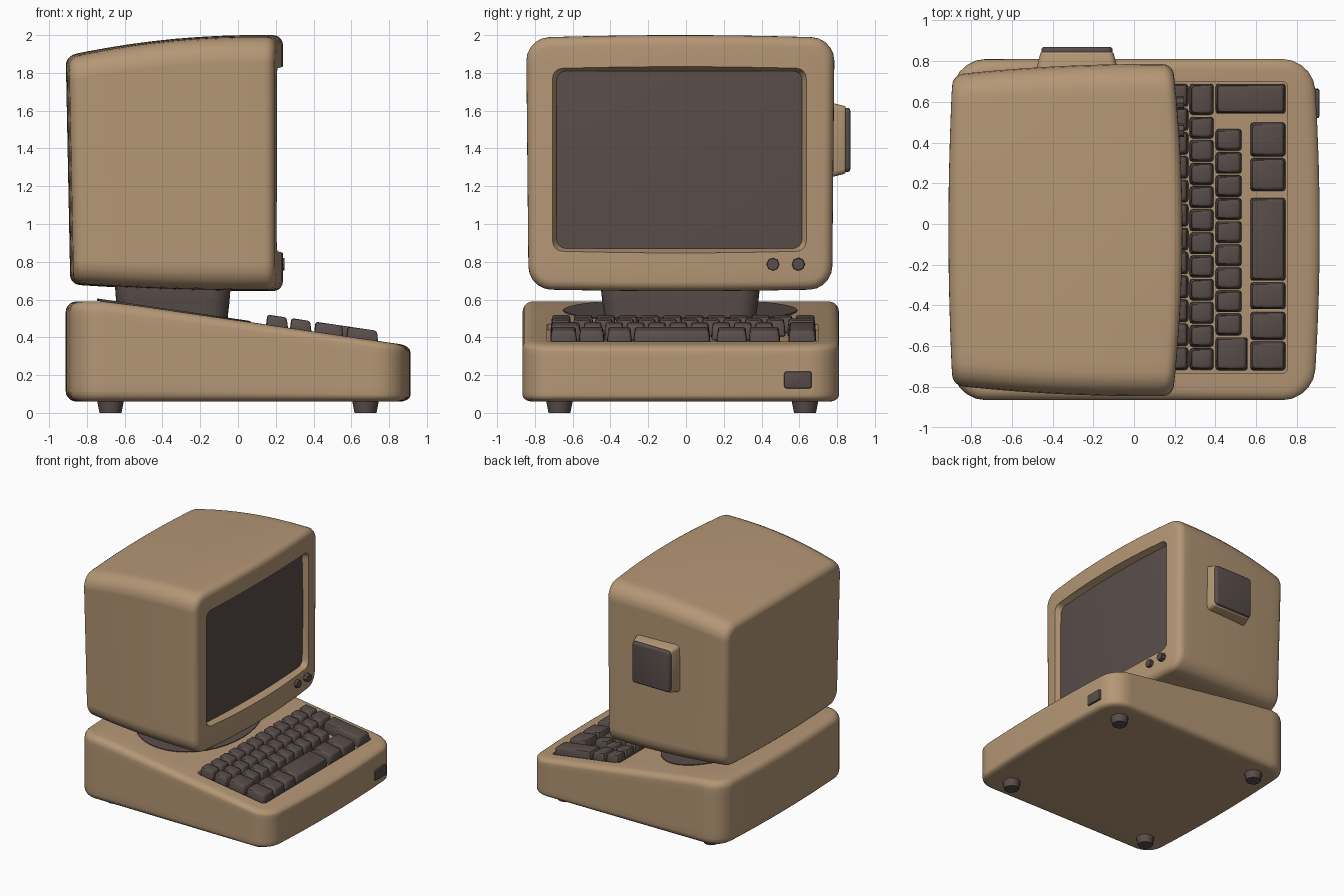
import bpy, bmesh, math
from mathutils import Matrix, Vector

if "Cube" in bpy.data.objects:
    bpy.data.objects.remove(bpy.data.objects["Cube"])

YC = -0.03                      # middle of the machine in y
SLOPE = 0.147                   # fall of the base top towards the keyboard


def material(name, rgb):
    m = bpy.data.materials.new(name)
    m.diffuse_color = (*rgb, 1)
    m.use_nodes = True
    m.node_tree.nodes["Principled BSDF"].inputs["Base Color"].default_value = m.diffuse_color
    return m


TAN = material("tan plastic", (0.46, 0.31, 0.18))
DARK = material("dark brown", (0.10, 0.076, 0.069))


def finish(bm, name, mat):
    bmesh.ops.recalc_face_normals(bm, faces=bm.faces)
    me = bpy.data.meshes.new(name)
    bm.to_mesh(me)
    bm.free()
    me.materials.append(mat)
    ob = bpy.data.objects.new(name, me)
    bpy.context.collection.objects.link(ob)
    return ob


def activate(ob):
    bpy.ops.object.select_all(action='DESELECT')
    ob.select_set(True)
    bpy.context.view_layer.objects.active = ob


def soft_box(name, lo, hi, mat, axis=2, R=0.0, r=0.0, seg=4, cuts=0, warp=None):
    """Box with edges along axis rounded by R and end rims rounded by r, then warped."""
    lo, hi = Vector(lo), Vector(hi)
    bm = bmesh.new()
    bmesh.ops.create_cube(bm, size=1)
    for v in bm.verts:
        v.co = Vector([(lo[i] + hi[i]) / 2 + v.co[i] * (hi[i] - lo[i]) for i in range(3)])
    if R:
        es = [e for e in bm.edges if abs(e.verts[0].co[axis] - e.verts[1].co[axis]) > 1e-4]
        bmesh.ops.bevel(bm, geom=es, offset=R, offset_type='OFFSET', segments=seg,
                        profile=0.5, affect='EDGES')
    if r:
        es = [e for e in bm.edges if abs(e.verts[0].co[axis] - e.verts[1].co[axis]) < 1e-4]
        bmesh.ops.bevel(bm, geom=es, offset=r, offset_type='OFFSET', segments=seg,
                        profile=0.5, affect='EDGES')
    for i in range(3):
        for k in range(1, cuts + 1):
            co, no = Vector(lo), Vector((0, 0, 0))
            co[i] = lo[i] + (hi[i] - lo[i]) * k / (cuts + 1)
            no[i] = 1
            bmesh.ops.bisect_plane(bm, geom=bm.verts[:] + bm.edges[:] + bm.faces[:],
                                   plane_co=co, plane_no=no)
    if warp:
        for v in bm.verts:
            v.co = warp(v.co.copy())
    return finish(bm, name, mat)


def cylinder(name, loc, r1, r2, depth, mat, sides=12, rot=None, scale=(1, 1, 1)):
    bm = bmesh.new()
    m = Matrix.Translation(loc) @ (rot or Matrix()) @ Matrix.Diagonal((*scale, 1))
    bmesh.ops.create_cone(bm, cap_ends=True, segments=sides, radius1=r1, radius2=r2,
                          depth=depth, matrix=m)
    return finish(bm, name, mat)


def cut(ob, cutter):
    mod = ob.modifiers.new("cut", 'BOOLEAN')
    mod.operation, mod.solver, mod.object = 'DIFFERENCE', 'EXACT', cutter
    activate(ob)
    bpy.ops.object.modifier_apply(modifier=mod.name)
    bpy.data.objects.remove(cutter)


def top(x):
    """Height of the base's upper surface."""
    return 0.59 - SLOPE * max(0, x + 0.68)


# Wedge-shaped base
def base_warp(p):
    v = (p.y - YC) / 0.84
    p.x += 0.032 * (1 - v * v) * p.x / 0.88
    p.z = 0.06 + (p.z - 0.06) * (top(p.x) - 0.06) / 0.53
    return p


base = soft_box("base", (-0.88, -0.865, 0.06), (0.88, 0.81, 0.59), TAN, 2, 0.15, 0.055, 5, 9, base_warp)


# Shallow keyboard recess following the slope
def on_slope(p):
    p.z += top(p.x)
    return p


cut(base, soft_box("recess_cutter", (0.13, -0.735, -0.03), (0.755, 0.70, 0.2), TAN, 2, 0.03,
                   warp=on_slope))

# Feet
for i, x in enumerate((-0.675, 0.675)):
    for j, y in enumerate((-0.67, 0.63)):
        cylinder(f"foot_{i}{j}", (x, y, 0.035), 0.058, 0.072, 0.07, DARK, 12)

# Power switch on the keyboard edge
soft_box("switch", (0.84, 0.52, 0.13), (0.91, 0.665, 0.22), DARK, 0, 0.012, 0.008, 2)


# Keys
def key(name, x0, x1, y0, y1):
    cx, cy = (x0 + x1) / 2, (y0 + y1) / 2

    def shape(p):
        t = (p.z + 0.03) / 0.083
        p.x = cx + (p.x - cx) - math.copysign(0.010 * t, p.x - cx)
        p.y = cy + (p.y - cy) - math.copysign(0.010 * t, p.y - cy)
        return on_slope(p)
    soft_box(name, (x0, y0, -0.03), (x1, y1, 0.053), DARK, 2, 0.015, 0.012, 2, 0, shape)


def key_row(name, x0, x1, y0, y1, n):
    step = (y1 - y0) / n
    for i in range(n):
        key(f"{name}_{i}", x0, x1, y0 + i * step + 0.002, y0 + (i + 1) * step - 0.002)


key_row("key_row_back", 0.145, 0.268, -0.72, 0.69, 12)
key_row("key_row_middle", 0.272, 0.392, -0.72, 0.53, 11)
key("key_corner", 0.272, 0.392, 0.535, 0.69)
key("key_wide", 0.40, 0.745, 0.54, 0.69)
key_row("key_row_front", 0.40, 0.53, -0.55, 0.47, 9)
key("key_shift", 0.40, 0.56, -0.72, -0.555)
for n, (y0, y1) in enumerate(((0.33, 0.50), (0.16, 0.325), (-0.28, 0.13),
                              (-0.42, -0.285), (-0.57, -0.43), (-0.72, -0.575))):
    key(f"key_bottom_{n}", 0.57, 0.745, y0, y1)

# Swivel disc and neck
cylinder("swivel_disc", (-0.34, YC, top(-0.34)), 1, 1, 0.012, DARK, 40,
         Matrix.Rotation(math.atan(SLOPE), 4, 'Y'), (0.41, 0.62, 1))


def neck_warp(p):
    f = 0.95 + 0.05 * min(1, max(0, (p.z - 0.5) / 0.13))
    return Vector((-0.345 + (p.x + 0.345) * f, YC + (p.y - YC) * f, p.z))


soft_box("neck", (-0.65, -0.45, 0.45), (-0.04, 0.39, 0.72), DARK, 2, 0.10, 0, 5, 3, neck_warp)


# Monitor shell, tapering to the back with bulged front and back
def monitor_warp(p):
    v, w = (p.y - YC) / 0.81, (p.z - 1.32) / 0.66
    s = max(0, (0.05 - p.x) / 0.93)
    f = (p.x + 0.88) / 1.07
    x = p.x + 0.048 * (1 - v * v) * f - (0.02 * (1 - v * v) + 0.012 * w) * (1 - f)
    y = YC + (p.y - YC) * (1 - 0.065 * s * s + 0.008 * w)
    hi = 2.0 - 0.11 * s * s - 0.015 * v * v
    lo = 0.645 + 0.035 * s * s + 0.01 * v * v
    return Vector((x, y, lo + (hi - lo) * (w + 1) / 2))


monitor = soft_box("monitor_shell", (-0.88, -0.84, 0.66), (0.19, 0.78, 1.98), TAN, 0, 0.12, 0.05,
                   5, 9, monitor_warp)


# Flared screen opening
def flare(p):
    f = 1.0 if p.x < 0.2 else 1.10
    return Vector((p.x, -0.035 + (p.y + 0.035) * f, 1.34 + (p.z - 1.34) * f))


cut(monitor, soft_box("screen_cutter", (0.13, -0.675, 0.88), (0.28, 0.605, 1.80), TAN, 0, 0.05, 0, 4, 0,
                      flare))


# Bulged screen glass
def glass_warp(p):
    if p.x > 0.14:
        v, w = (p.y + 0.035) / 0.64, (p.z - 1.34) / 0.46
        p.x += 0.025 * (1 - v * v) + 0.008 * (1 - w * w)
    return p


soft_box("screen_glass", (0.10, -0.685, 0.87), (0.162, 0.615, 1.81), DARK, 0, 0.05, 0, 4, 9, glass_warp)

# Knobs under the screen
for i, y in enumerate((0.46, 0.595)):
    cylinder(f"knob_{i}", (0.205, y, 0.787), 0.038, 0.032, 0.08, DARK, 8, Matrix.Rotation(math.pi / 2, 4, 'Y'))


# Side vent: tan plinth with a dark pad
def plinth_warp(p):
    f = 0.93 if p.y > 0.80 else 1.06
    return Vector((-0.28 + (p.x + 0.28) * f, p.y, 1.445 + (p.z - 1.445) * f))


soft_box("vent_plinth", (-0.475, 0.72, 1.25), (-0.085, 0.845, 1.64), TAN, 1, 0.03, 0.012, 3, 0, plinth_warp)
soft_box("vent_pad", (-0.455, 0.78, 1.275), (-0.105, 0.87, 1.615), DARK, 1, 0.025, 0.015, 3)

# Smooth shading with crisp edges
for ob in list(bpy.context.scene.objects):
    activate(ob)
    bpy.ops.object.shade_smooth_by_angle(angle=math.radians(40))
